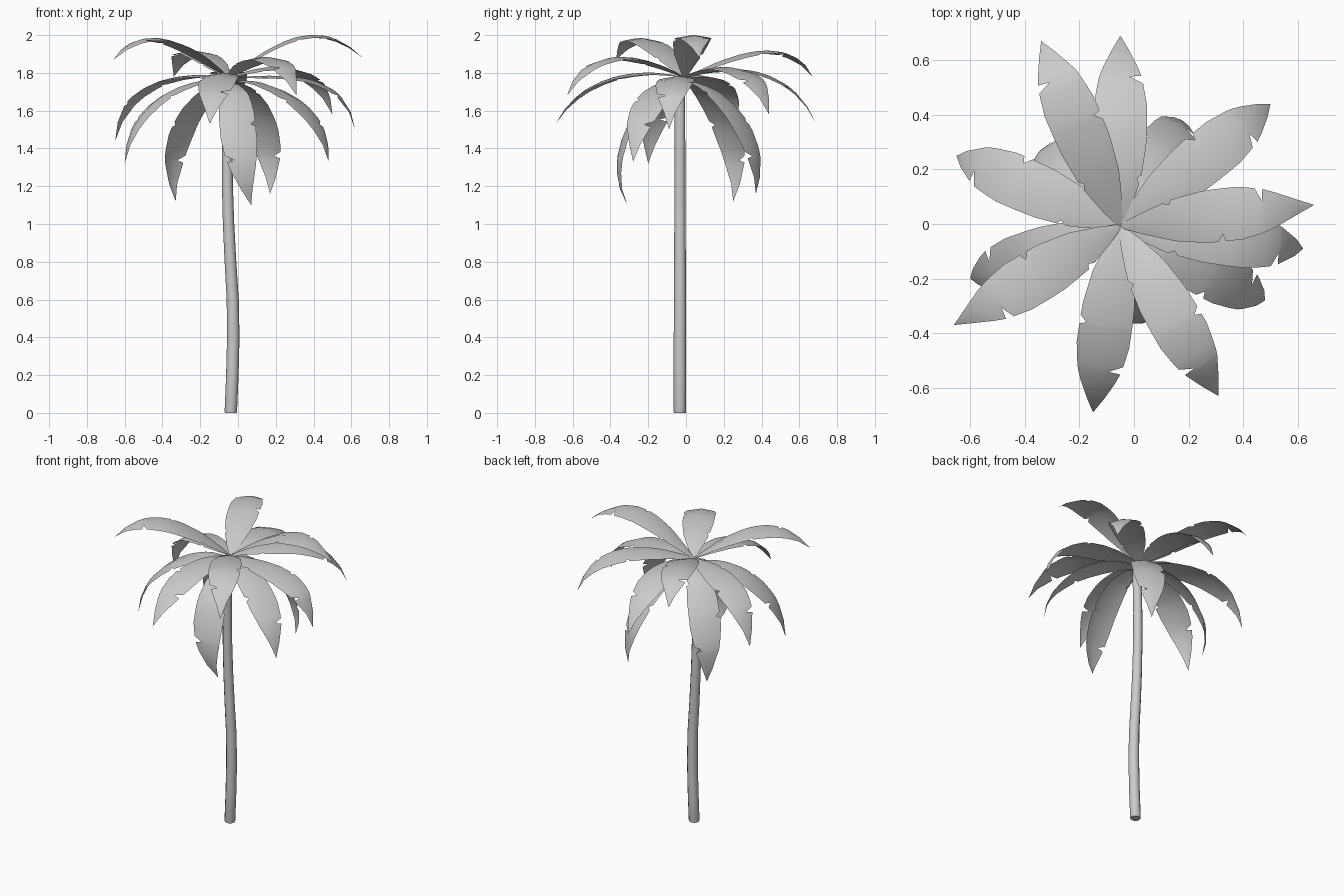
import bpy
import math
import random
from mathutils import Vector

if "Cube" in bpy.data.objects:
    bpy.data.objects.remove(bpy.data.objects["Cube"])

random.seed(4)


def add_mesh(name, verts, faces):
    mesh = bpy.data.meshes.new(name)
    mesh.from_pydata(verts, [], faces)
    mesh.validate()
    obj = bpy.data.objects.new(name, mesh)
    bpy.context.collection.objects.link(obj)
    bpy.ops.object.select_all(action='DESELECT')
    obj.select_set(True)
    bpy.context.view_layer.objects.active = obj
    bpy.ops.object.shade_smooth_by_angle(angle=0.7)
    return obj


def interp(table, t):
    for (a, va), (b, vb) in zip(table, table[1:]):
        if t <= b:
            return va + (vb - va) * (t - a) / (b - a)
    return table[-1][1]


# Trunk: capped tube with a gentle S bend
SIDES = 12
path = [(-0.038, 0, .031), (-0.038, .008, .033), (-0.03, .2, .033), (-0.025, .4, .033),
        (-0.028, .6, .032), (-0.04, .8, .031), (-0.05, 1.0, .03), (-0.056, 1.2, .029),
        (-0.057, 1.45, .028), (-0.05, 1.76, .028)]
verts, faces = [], []
for x, z, r in path:
    for k in range(SIDES):
        a = 2 * math.pi * k / SIDES
        verts.append((x + r * math.cos(a), -0.032 + r * math.sin(a), z))
for i in range(len(path) - 1):
    for k in range(SIDES):
        n = (k + 1) % SIDES
        faces.append((i * SIDES + k, i * SIDES + n, (i + 1) * SIDES + n, (i + 1) * SIDES + k))
faces.append(tuple(reversed(range(SIDES))))
faces.append(tuple(range(len(verts) - SIDES, len(verts))))
add_mesh("trunk", verts, faces)

# Frond outline: half width along the length
WIDTH = [(0, .008), (.12, .045), (.25, .077), (.42, .097), (.62, .097), (.76, .075), (1, 0)]


def frond(name, tip, q1, q2, heading=None):
    """q1, q2: (fraction of horizontal reach, height) at 1/3 and 2/3 of the rib."""
    root = Vector((-0.05, -0.008, 1.775 if tip[2] > 1.4 else 1.75))
    tip = Vector(tip)
    flat = Vector((*heading, 0)) if heading else Vector((tip.x - root.x, tip.y - root.y, 0))
    side = Vector((-flat.y, flat.x, 0)).normalized()
    a, b = [Vector((root.x, root.y, 0)) + flat * f + Vector((0, 0, z)) for f, z in (q1, q2)]
    c1 = (-5 * root + 18 * a - 9 * b + 2 * tip) / 6
    c2 = (2 * root - 9 * a + 18 * b - 5 * tip) / 6

    # Torn notches: position and depth, one set per edge
    cuts = [[(.26, .015), (.75, .045)], [(.52, .025)]]
    if random.random() < .5:
        cuts.reverse()
    shift = random.uniform(-.03, .03)
    cuts = [[(t + shift, d) for t, d in edge] for edge in cuts]
    rows = {i / 10 for i in range(11)}
    for edge in cuts:
        for t, d in edge:
            rows = {r for r in rows if abs(r - t) > .04} | {t - .03, t, t + .012}
    rows = sorted(rows)

    verts, faces = [], []
    for t in rows:
        s = 1 - t
        p = root * s**3 + c1 * 3 * s * s * t + c2 * 3 * s * t * t + tip * t**3
        tan = (c1 - root) * s * s + (c2 - c1) * 2 * s * t + (tip - c2) * t * t
        up = side.cross(tan).normalized()
        up = -up
        for sign, edge in ((-1, cuts[0]), (0, []), (1, cuts[1])):
            w = interp(WIDTH, t)
            for ct, d in edge:
                if t == ct:
                    w -= d
            verts.append(p + side * sign * w - up * abs(sign) * w * .17)
    for i in range(len(rows) - 1):
        for k in (0, 1):
            j = 3 * i + k
            faces.append((j, j + 3, j + 4, j + 1))
    return add_mesh(name, verts, faces)


# Crown: tip position, then rib height at one and two thirds
fronds = [
    ((.66, .07, 1.88), (.35, 1.945), (.68, 2.0)),
    ((-.66, -.37, 1.87), (.33, 1.925), (.68, 1.985)),
    ((-.34, .67, 1.78), (.35, 1.88), (.72, 1.915)),
    ((.31, -.63, 1.68), (.35, 1.87), (.72, 1.865)),
    ((.50, .44, 1.58), (.38, 1.83), (.76, 1.79)),
    ((-.05, .69, 1.53), (.35, 1.82), (.72, 1.76)),
    ((-.15, -.69, 1.53), (.35, 1.80), (.72, 1.73)),
    ((-.65, .25, 1.44), (.38, 1.785), (.78, 1.70)),
    ((.62, -.09, 1.50), (.38, 1.785), (.78, 1.73)),
    ((-.60, -.20, 1.32), (.40, 1.74), (.80, 1.60)),
    ((.48, -.28, 1.33), (.41, 1.735), (.81, 1.59)),
    ((.17, .37, 1.16), (.50, 1.68), (.92, 1.45)),
    ((.07, -.31, 1.10), (.60, 1.65), (.98, 1.39), (.065, -.355)),
    ((-.33, .25, 1.12), (.57, 1.66), (1.0, 1.42)),
]
for n, args in enumerate(fronds, 1):
    frond(f"frond_{n:02d}", *args)
